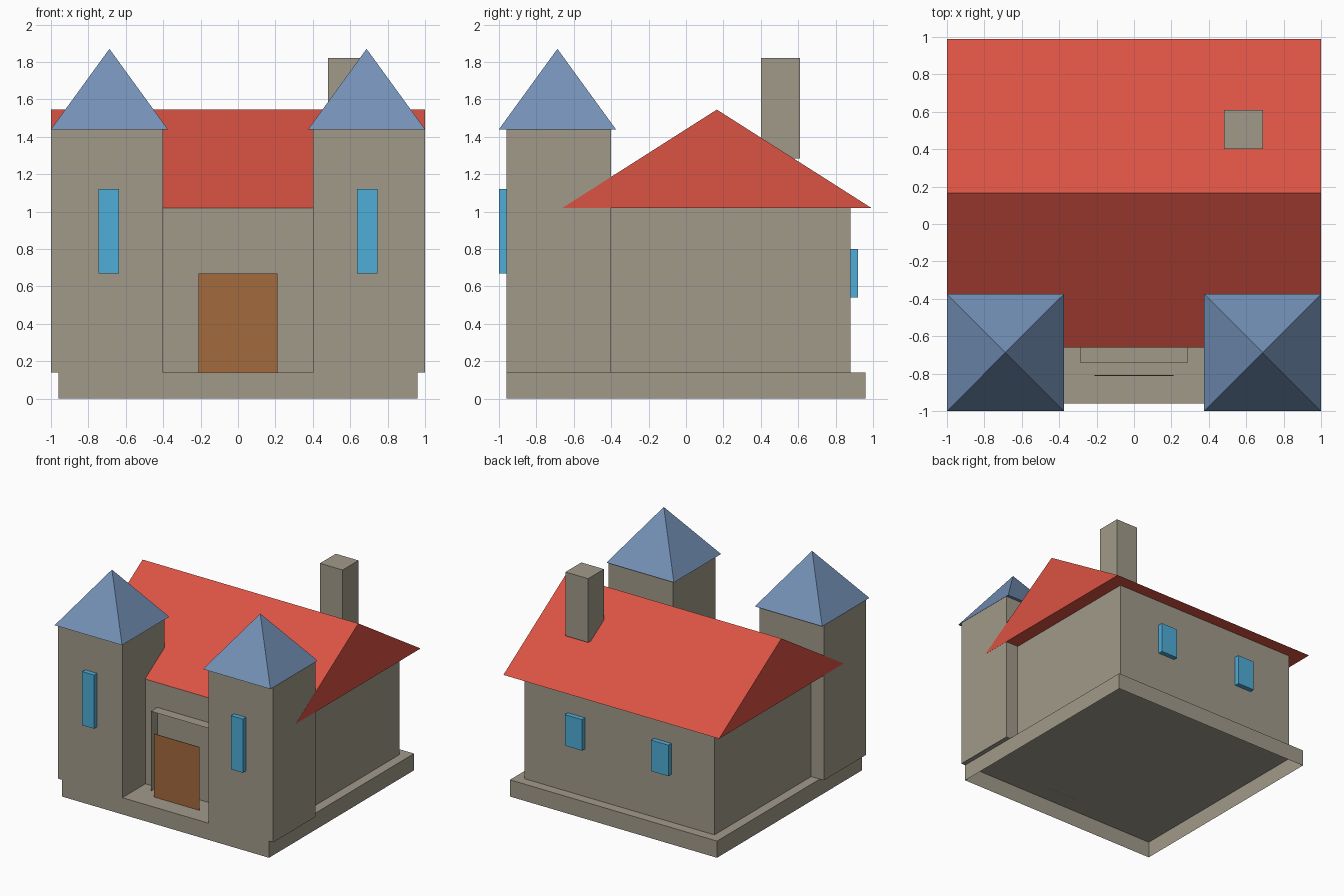
import bpy
import bmesh

cube = bpy.data.objects.get("Cube")
if cube:
    bpy.data.objects.remove(cube, do_unlink=True)


def material(name, rgb):
    linear = [(c / 255 / 12.92) if c < 11 else ((c / 255 + 0.055) / 1.055) ** 2.4 for c in rgb]
    mat = bpy.data.materials.new(name)
    mat.use_nodes = True
    mat.diffuse_color = (*linear, 1)
    mat.node_tree.nodes["Principled BSDF"].inputs["Base Color"].default_value = (*linear, 1)
    return mat


STONE = material("stone", (161, 154, 138))
RED = material("red tiles", (218, 83, 67))
BLUE = material("blue slate", (117, 146, 184))
GLASS = material("window blue", (80, 174, 216))
WOOD = material("door wood", (164, 106, 61))


def finish(name, bm, mat):
    mesh = bpy.data.meshes.new(name)
    bm.to_mesh(mesh)
    bm.free()
    mesh.materials.append(mat)
    obj = bpy.data.objects.new(name, mesh)
    bpy.context.collection.objects.link(obj)
    return obj


def box(name, mat, xs, ys, zs, open_sides=()):
    """Box between the given limits; open_sides lists (axis, sign) faces to leave out."""
    bm = bmesh.new()
    bmesh.ops.create_cube(bm, size=1)
    bm.normal_update()
    drop = [f for f in bm.faces
            if any(f.normal[axis] * sign > 0.5 for axis, sign in open_sides)]
    bmesh.ops.delete(bm, geom=drop, context='FACES')
    for v in bm.verts:
        v.co = [lo + (hi - lo) * (c + 0.5) for c, (lo, hi) in zip(v.co, (xs, ys, zs))]
    return finish(name, bm, mat)


def peak(name, mat, xs, ys, z_base, z_top, ridge_half):
    """Closed roof: a pyramid when ridge_half is zero, otherwise a gable with its ridge along x."""
    bm = bmesh.new()
    bmesh.ops.create_cube(bm, size=2)
    mid_x, mid_y = sum(xs) / 2, sum(ys) / 2
    for v in bm.verts:
        if v.co.z > 0:
            v.co = (mid_x + v.co.x * ridge_half, mid_y, z_top)
        else:
            v.co = (xs[v.co.x > 0], ys[v.co.y > 0], z_base)
    bmesh.ops.remove_doubles(bm, verts=bm.verts, dist=0.0001)
    bmesh.ops.recalc_face_normals(bm, faces=bm.faces)
    return finish(name, bm, mat)


# Plinth, hollow underneath
box("plinth", STONE, (-0.96, 0.96), (-0.96, 0.96), (0, 0.14), [(2, -1)])

# Main hall with gable roof and chimney
box("hall", STONE, (-0.88, 0.88), (-0.655, 0.88), (0.14, 1.02))
peak("hall_roof", RED, (-1, 1), (-0.66, 0.99), 1.02, 1.545, 1)
box("chimney", STONE, (0.48, 0.69), (0.4, 0.61), (1.285, 1.82))

# Open door surround and the thin door in front of it
box("door_surround", STONE, (-0.29, 0.29), (-0.74, -0.655), (0.14, 0.81),
    [(1, -1), (1, 1), (2, -1)])
box("door", WOOD, (-0.21, 0.21), (-0.812, -0.808), (0.14, 0.67))

# Towers, tower roofs and windows on both sides
for side, sign in (("right", -1), ("left", 1)):
    def span(inner, outer):
        return sorted((sign * inner, sign * outer))

    box(side + "_tower", STONE, span(0.4, 0.999), (-0.96, -0.4), (0.14, 1.44))
    peak(side + "_tower_roof", BLUE, span(0.375, 1), (-1, -0.375), 1.44, 1.87, 0)
    box(side + "_tower_window", GLASS, span(0.635, 0.745), (-1, -0.96), (0.67, 1.12))
    box(side + "_back_window", GLASS, span(0.32, 0.48), (0.88, 0.92), (0.54, 0.8))
